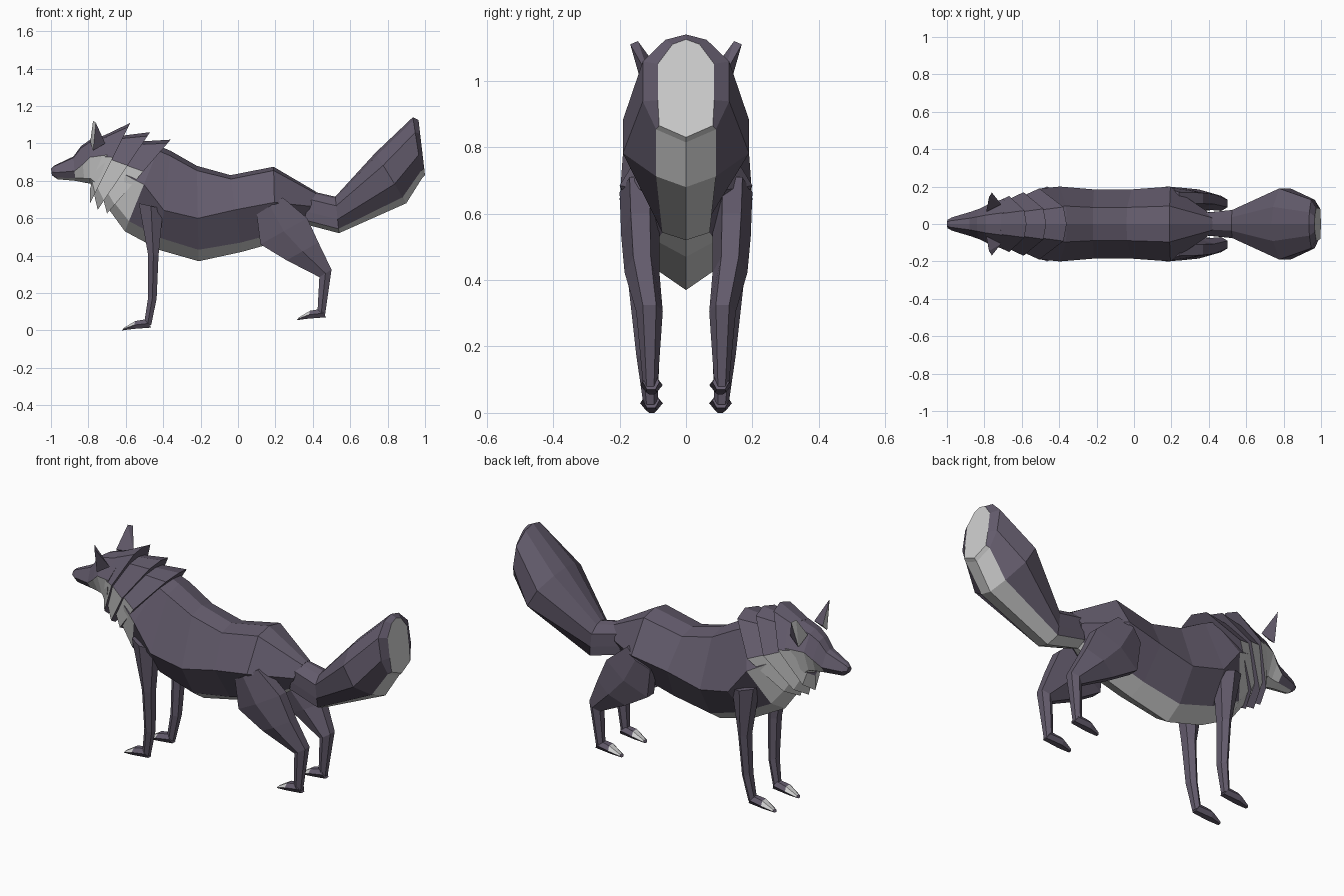
import bpy
import bmesh

cube = bpy.data.objects.get("Cube")
if cube:
    bpy.data.objects.remove(cube, do_unlink=True)


def material(name, rgb):
    mat = bpy.data.materials.new(name)
    mat.use_nodes = True
    color = (*rgb, 1.0)
    mat.diffuse_color = color
    mat.node_tree.nodes["Principled BSDF"].inputs["Base Color"].default_value = color
    return mat


DARK = material("dusky purple fur", (0.125, 0.105, 0.15))
LIGHT = material("pale grey fur", (0.64, 0.64, 0.64))


def finish(name, bm, mirror=False):
    bmesh.ops.recalc_face_normals(bm, faces=bm.faces)
    mesh = bpy.data.meshes.new(name)
    bm.to_mesh(mesh)
    bm.free()
    mesh.materials.append(DARK)
    mesh.materials.append(LIGHT)
    obj = bpy.data.objects.new(name, mesh)
    bpy.context.collection.objects.link(obj)
    if mirror:
        mod = obj.modifiers.new("mirror", "MIRROR")
        mod.use_axis = (False, True, False)
    return obj


def loft(name, rings, is_light, cap_light=False, mirror=False):
    """Skin a list of point rings; is_light(segment, side) picks the pale faces."""
    bm = bmesh.new()
    loops = [[bm.verts.new(p) for p in ring] for ring in rings]
    n = len(loops[0])
    for i, (a, b) in enumerate(zip(loops, loops[1:])):
        for j in range(n):
            k = (j + 1) % n
            face = bm.faces.new((a[j], a[k], b[k], b[j]))
            face.material_index = int(is_light(i, j))
    bm.faces.new(loops[0])
    bm.faces.new(loops[-1]).material_index = int(cap_light)
    return finish(name, bm, mirror)


def trunk_ring(xt, zt, xb, zb, half, sides, low):
    """Symmetric ring hung between a top and a bottom centre point."""
    profile = [(0, 0), (0.05, half * 0.48)]
    profile += [(t, half) for t in sides]
    profile += [(0.88, low), (1, 0)]
    pts = [(xt + (xb - xt) * t, y, zt + (zb - zt) * t) for t, y in profile]
    return pts + [(x, -y, z) for x, y, z in reversed(pts[1:-1])]


def trunk(name, stations, low_width, cap_light=False):
    """Stations: top x, z, bottom x, z, half width, side heights, first pale strip."""
    rings = [trunk_ring(*s[:5], s[5], min(0.09, s[4] * low_width)) for s in stations]
    n = len(rings[0])
    return loft(name, rings,
                lambda i, j: min(j, n - 1 - j) >= stations[i][6], cap_light)


def limb_ring(xf, zf, xb, zb, yi, yo):
    """Six-sided ring between a front and a back point."""
    mid, q = (yi + yo) / 2, (yo - yi) / 4
    xm, zm = (xf + xb) / 2, (zf + zb) / 2
    return [(xf, mid - q, zf), (xf, mid + q, zf), (xm, yo, zm),
            (xb, mid + q, zb), (xb, mid - q, zb), (xm, yi, zm)]


def limb(name, stations, is_light=lambda i, j: False):
    return loft(name, [limb_ring(*s) for s in stations], is_light, mirror=True)


# Torso with pale chest and belly
trunk("torso", [
    (-0.50, 1.00, -0.70, 0.66, 0.14, [0.5], 2),
    (-0.42, 0.985, -0.605, 0.53, 0.19, [0.45], 3),
    (-0.36, 0.96, -0.42, 0.43, 0.20, [0.6], 3),
    (-0.22, 0.88, -0.21, 0.37, 0.185, [0.55], 3),
    (-0.04, 0.83, 0.02, 0.42, 0.185, [0.45], 3),
    (0.19, 0.875, 0.20, 0.47, 0.20, [0.47], 3),
    (0.42, 0.74, 0.35, 0.57, 0.07, [0.45], 3),
], 0.48)

# Bushy tail with pale underside and tip
PAIR = [0.25, 0.62]
trunk("tail", [
    (0.39, 0.745, 0.35, 0.57, 0.06, PAIR, 4),
    (0.52, 0.715, 0.54, 0.52, 0.075, PAIR, 4),
    (0.735, 0.95, 0.90, 0.68, 0.19, PAIR, 4),
    (0.935, 1.14, 0.985, 0.815, 0.13, PAIR, 4),
    (0.965, 1.125, 1.00, 0.83, 0.085, PAIR, 4),
], 0.95, cap_light=True)

# Head with tapering snout and pale jaw
trunk("head", [
    (-1.00, 0.865, -0.995, 0.83, 0.022, [0.5], 4),
    (-0.985, 0.88, -0.965, 0.808, 0.035, [0.5], 3),
    (-0.88, 0.93, -0.87, 0.80, 0.065, [0.6], 2),
    (-0.84, 0.985, -0.82, 0.79, 0.08, [0.5], 2),
    (-0.79, 1.02, -0.79, 0.785, 0.10, [0.4], 2),
    (-0.66, 1.06, -0.76, 0.74, 0.135, [0.38], 2),
], 0.6)

# Overlapping mane collars, flaring backwards
for label, front, rear in (
    ("front", (-0.71, 1.045, -0.79, 0.76, 0.115), (-0.575, 1.11, -0.79, 0.68, 0.15)),
    ("middle", (-0.63, 1.04, -0.77, 0.73, 0.125), (-0.47, 1.06, -0.75, 0.645, 0.17)),
    ("back", (-0.53, 1.01, -0.72, 0.70, 0.145), (-0.36, 1.02, -0.70, 0.625, 0.19)),
):
    trunk(label + "_mane_collar",
          [(*front, [0.4], 2), (*rear, [0.43], 2)], 0.5)

# Ears, pale on the forward face
bm = bmesh.new()
for p in ((-0.79, 0.065, 1.01), (-0.775, 0.125, 0.96), (-0.71, 0.105, 1.0),
          (-0.775, 0.145, 1.12), (-0.76, 0.168, 1.11)):
    bm.verts.new(p)
bmesh.ops.convex_hull(bm, input=bm.verts)
bm.normal_update()
for face in bm.faces:
    face.material_index = int(face.normal.x < -0.6)
finish("ears", bm, mirror=True)

# Legs
limb("front_legs", [
    (-0.53, 0.68, -0.40, 0.65, 0.08, 0.20),
    (-0.48, 0.40, -0.425, 0.40, 0.085, 0.175),
    (-0.48, 0.18, -0.435, 0.17, 0.08, 0.15),
    (-0.50, 0.05, -0.465, 0.025, 0.085, 0.13),
])
limb("hind_legs", [
    (0.10, 0.62, 0.24, 0.71, 0.08, 0.20),
    (0.12, 0.46, 0.37, 0.60, 0.08, 0.195),
    (0.26, 0.375, 0.43, 0.47, 0.08, 0.185),
    (0.435, 0.285, 0.50, 0.325, 0.07, 0.15),
    (0.425, 0.10, 0.465, 0.08, 0.085, 0.13),
])

# Paws with pale toes and dark soles
for label, dx, dz in (("front", 0, 0), ("hind", 0.935, 0.055)):
    limb(label + "_paws", [
        (-0.49 + dx, 0.06 + dz, -0.465 + dx, 0.015 + dz, 0.08, 0.13),
        (-0.55 + dx, 0.05 + dz, -0.56 + dx, 0.008 + dz, 0.07, 0.138),
        (-0.61 + dx, 0.014 + dz, -0.62 + dx, dz, 0.088, 0.118),
    ], lambda i, j: i == 1 and j in (0, 1, 5))
